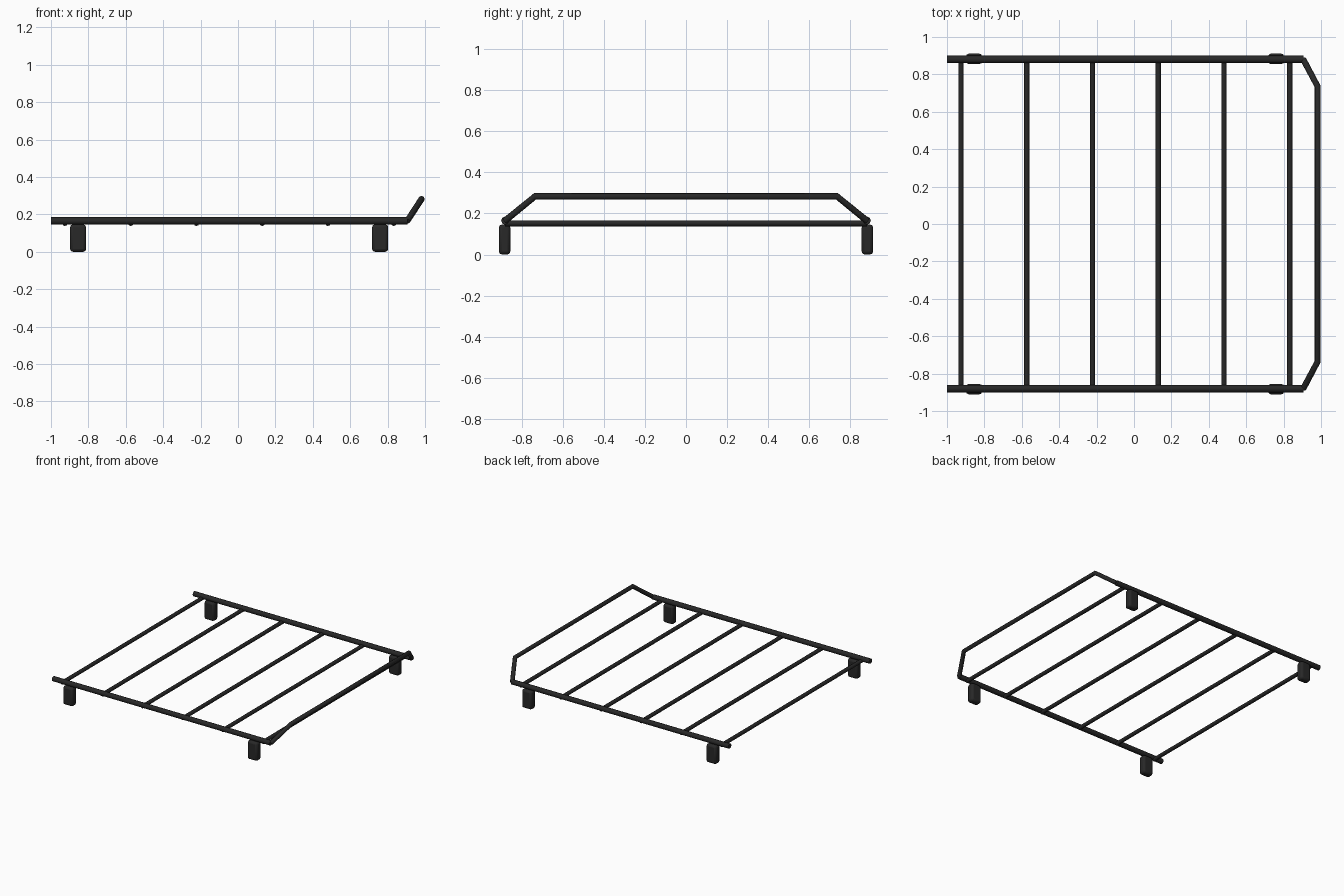
import bpy

cube = bpy.data.objects.get("Cube")
if cube:
    bpy.data.objects.remove(cube, do_unlink=True)

black = bpy.data.materials.new("black_metal")
black.use_nodes = True
black.diffuse_color = (0.021, 0.021, 0.021, 1)
black.node_tree.nodes["Principled BSDF"].inputs["Base Color"].default_value = black.diffuse_color


def smooth(obj, angle):
    bpy.ops.object.select_all(action='DESELECT')
    obj.select_set(True)
    bpy.context.view_layer.objects.active = obj
    if obj.type == 'CURVE':
        bpy.ops.object.convert(target='MESH')
    bpy.ops.object.shade_smooth_by_angle(angle=angle)


def tube(name, points, radius):
    curve = bpy.data.curves.new(name, 'CURVE')
    curve.dimensions = '3D'
    curve.bevel_depth = radius
    curve.bevel_resolution = 2
    curve.use_fill_caps = True
    spline = curve.splines.new('POLY')
    spline.points.add(len(points) - 1)
    for p, co in zip(spline.points, points):
        p.co = (*co, 1)
    curve.materials.append(black)
    obj = bpy.data.objects.new(name, curve)
    bpy.context.collection.objects.link(obj)
    smooth(obj, 0.9)


def foot(name, x, y):
    bpy.ops.mesh.primitive_cube_add(size=1, location=(x, y, 0.073))
    obj = bpy.context.object
    obj.name = name
    obj.scale = (0.086, 0.056, 0.146)
    bpy.ops.object.transform_apply(location=False, rotation=False, scale=True)
    obj.data.materials.append(black)
    bevel = obj.modifiers.new("rounded_edges", 'BEVEL')
    bevel.width = 0.015
    bevel.segments = 2
    smooth(obj, 0.6)


SIDE_Y = 0.88
RAIL_Z = 0.165
BEND_X = 0.905

# Side rails and their feet
for side, s in (("right", -1), ("left", 1)):
    tube(f"{side}_rail", [(-1, s * SIDE_Y, RAIL_Z), (BEND_X, s * SIDE_Y, RAIL_Z)], 0.02)
    for place, x in (("rear", -0.855), ("fore", 0.76)):
        foot(f"{side}_{place}_foot", x, s * 0.883)

# Evenly spaced cross bars
for i in range(6):
    x = -0.925 + i * 0.3515
    tube(f"cross_bar_{i + 1}", [(x, -SIDE_Y, 0.152), (x, SIDE_Y, 0.152)], 0.0145)

# Raised hoop at the end
tube("end_hoop", [(BEND_X, -SIDE_Y, RAIL_Z), (0.982, -0.735, 0.283),
                  (0.982, 0.735, 0.283), (BEND_X, SIDE_Y, RAIL_Z)], 0.0165)
